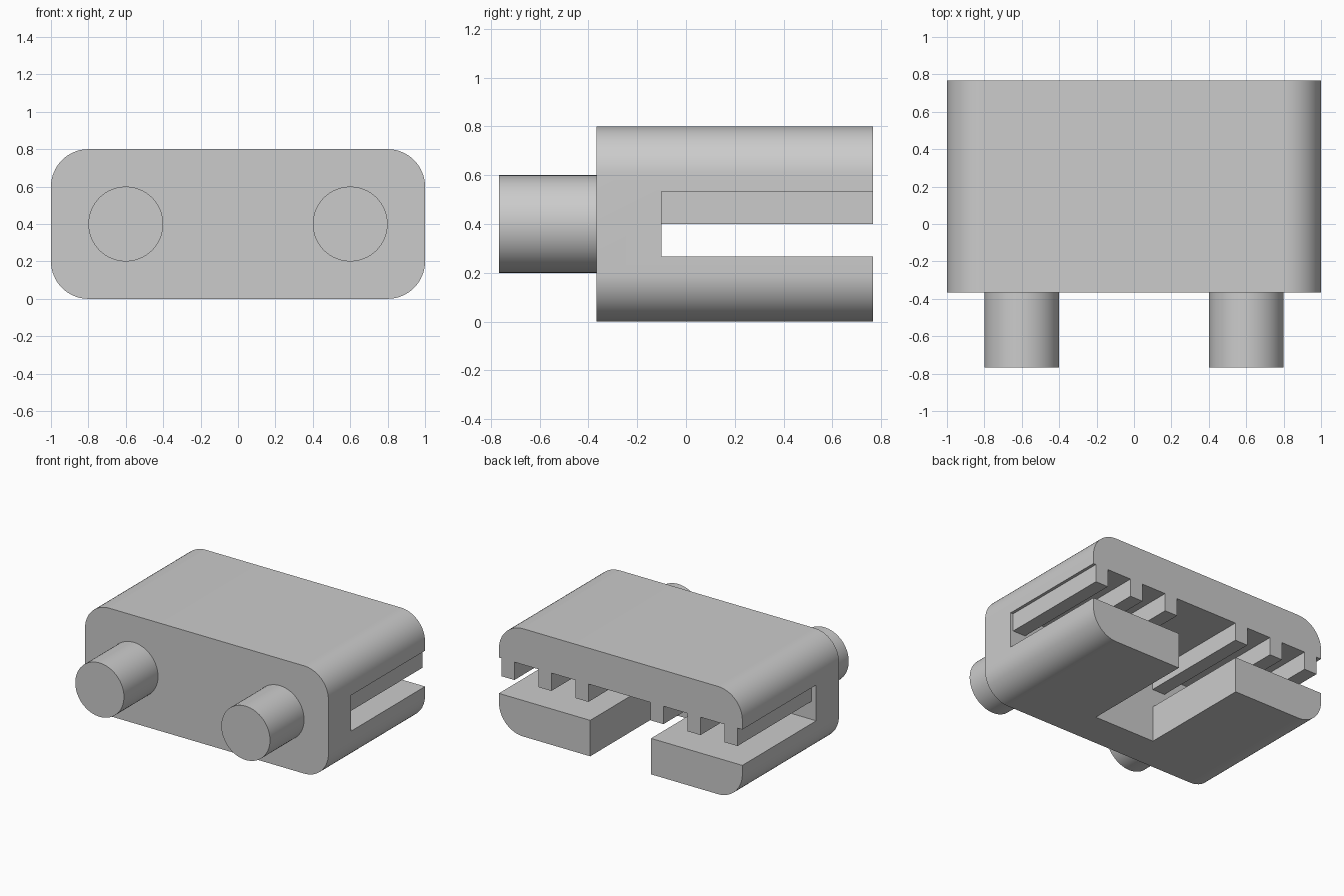
import bpy
import math
from mathutils import Matrix

if "Cube" in bpy.data.objects:
    bpy.data.objects.remove(bpy.data.objects["Cube"], do_unlink=True)

# Single plain material
grey = bpy.data.materials.new("light grey")
grey.use_nodes = True
colour = (0.6, 0.6, 0.6, 1)
grey.diffuse_color = colour
grey.node_tree.nodes["Principled BSDF"].inputs["Base Color"].default_value = colour

FRONT, BACK = -0.367, 0.767
SLOT_END = -0.1
SLOT_LOW, SLOT_HIGH = 0.267, 0.533


def activate(obj):
    bpy.ops.object.select_all(action="DESELECT")
    obj.select_set(True)
    bpy.context.view_layer.objects.active = obj


def smooth(obj):
    activate(obj)
    bpy.ops.object.shade_smooth_by_angle(angle=math.radians(30))


def box(name, low, high):
    size = [b - a for a, b in zip(low, high)]
    centre = [(a + b) / 2 for a, b in zip(low, high)]
    bpy.ops.mesh.primitive_cube_add(size=1)
    obj = bpy.context.object
    obj.name = name
    obj.data.transform(Matrix.Translation(centre) @ Matrix.Diagonal((*size, 1)))
    obj.data.materials.append(grey)
    return obj


def rounded_block(name, half_width, height, radius, steps=16):
    # Rounded rectangle outline, extruded from front to back
    outline = []
    corners = [(1, 1), (-1, 1), (-1, -1), (1, -1)]
    for i, (sx, sz) in enumerate(corners):
        cx = sx * (half_width - radius)
        cz = height / 2 + sz * (height / 2 - radius)
        for k in range(steps + 1):
            a = math.pi / 2 * (i + k / steps)
            outline.append((cx + radius * math.cos(a), cz + radius * math.sin(a)))
    n = len(outline)
    verts = [(x, y, z) for y in (FRONT, BACK) for x, z in outline]
    faces = [tuple(range(n)), tuple(reversed(range(n, 2 * n)))]
    faces += [((i + 1) % n, i, i + n, (i + 1) % n + n) for i in range(n)]
    mesh = bpy.data.meshes.new(name)
    mesh.from_pydata(verts, [], faces)
    mesh.materials.append(grey)
    obj = bpy.data.objects.new(name, mesh)
    bpy.context.collection.objects.link(obj)
    return obj


def cut(obj, cutter):
    cutter.hide_render = True
    mod = obj.modifiers.new("cut", "BOOLEAN")
    mod.operation = "DIFFERENCE"
    mod.solver = "EXACT"
    mod.object = cutter
    activate(obj)
    bpy.ops.object.modifier_apply(modifier=mod.name)
    bpy.data.objects.remove(cutter, do_unlink=True)


# Body with a slot across the back and a gap in the lower jaw
body = rounded_block("body", 1.0, 0.8, 0.2)
cut(body, box("slot_cutter", (-1.2, SLOT_END, SLOT_LOW), (1.2, 1, SLOT_HIGH)))
cut(body, box("gap_cutter", (-0.25, SLOT_END, -0.2), (0.25, 1, 0.4)))
smooth(body)

# Ridges hanging from the upper jaw, three on each side
for side, first in (("left", 0.265), ("right", -0.96)):
    for i in range(3):
        x = first + i * 0.304
        box(f"{side}_ridge_{i + 1}", (x, SLOT_END - 0.01, 0.4),
            (x + 0.105, BACK, SLOT_HIGH + 0.003))

# Round pegs on the front
for side, x in (("left", 0.6), ("right", -0.6)):
    bpy.ops.mesh.primitive_cylinder_add(vertices=64, radius=0.2, depth=0.41)
    peg = bpy.context.object
    peg.name = f"{side}_peg"
    peg.data.transform(Matrix.Translation((x, FRONT - 0.195, 0.4))
                       @ Matrix.Rotation(math.pi / 2, 4, "X"))
    peg.data.materials.append(grey)
    smooth(peg)
